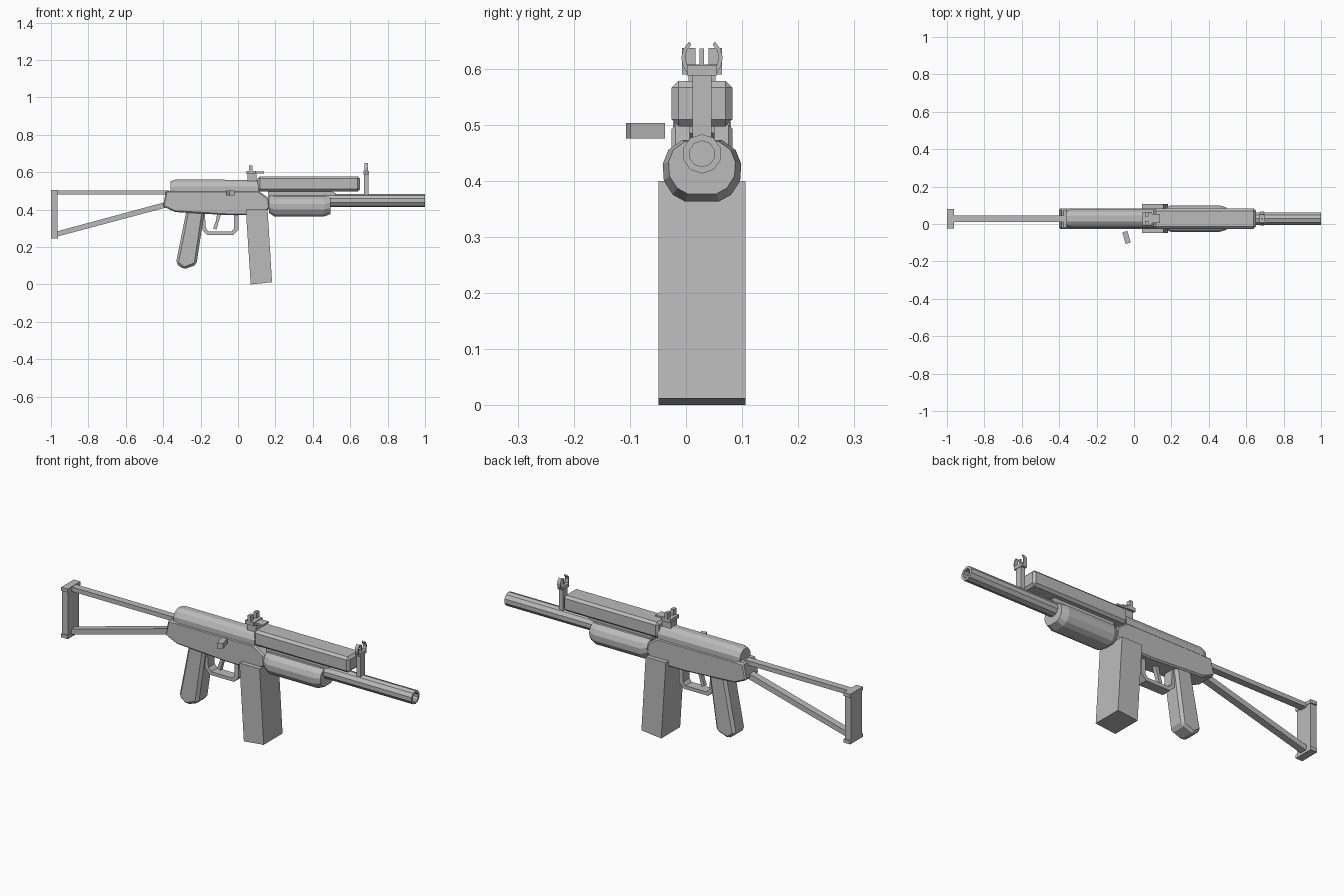
import bpy, bmesh, math
from mathutils import Matrix, Vector

if "Cube" in bpy.data.objects:
    bpy.data.objects.remove(bpy.data.objects["Cube"])

YC = 0.0285  # centre plane of the body

steel = bpy.data.materials.new("plain grey")
steel.diffuse_color = (0.5, 0.5, 0.5, 1)
steel.use_nodes = True
steel.node_tree.nodes["Principled BSDF"].inputs["Base Color"].default_value = steel.diffuse_color


def finish(name, bm, bevel=0.0):
    bmesh.ops.recalc_face_normals(bm, faces=bm.faces)
    me = bpy.data.meshes.new(name)
    bm.to_mesh(me)
    bm.free()
    me.materials.append(steel)
    ob = bpy.data.objects.new(name, me)
    bpy.context.collection.objects.link(ob)
    if bevel:
        m = ob.modifiers.new("chamfer", 'BEVEL')
        m.width, m.segments, m.limit_method = bevel, 1, 'ANGLE'
        m.angle_limit = math.radians(50)
    return ob


def loft(name, rings, bevel=0.0, closed=False):
    """Skin a list of equal-length point rings; capped unless closed."""
    bm = bmesh.new()
    vs = [[bm.verts.new(p) for p in r] for r in rings]
    n = len(vs[0])
    pairs = list(zip(vs, vs[1:])) + ([(vs[-1], vs[0])] if closed else [])
    for a, b in pairs:
        for i in range(n):
            j = (i + 1) % n
            bm.faces.new((a[i], a[j], b[j], b[i]))
    if not closed:
        bm.faces.new(vs[0])
        bm.faces.new(vs[-1])
    return finish(name, bm, bevel)


def side(name, pts, half, bevel=0.0):
    """Side profile (x, z) extruded across the body."""
    return loft(name, [[(x, YC + s * half, z) for x, z in pts] for s in (-1, 1)], bevel)


def along(name, pts, stations, zc, bevel=0.0):
    """Section (y, z) run along x; stations are (x, scale about zc)."""
    return loft(name, [[(x, YC + y * k, zc + (z - zc) * k) for y, z in pts]
                       for x, k in stations], bevel)


def box(name, x0, x1, half, z0, z1, bevel=0.0, yo=0.0):
    pts = [(yo - half, z0), (yo + half, z0), (yo + half, z1), (yo - half, z1)]
    return along(name, pts, [(x0, 1), (x1, 1)], 0, bevel)


def mirror(half):
    return half + [(-y, z) for y, z in reversed(half) if y > 0]


# folding stock
side("butt_plate", [(-1, 0.247), (-0.965, 0.257), (-0.965, 0.5), (-1, 0.505)], 0.046)
for nm, z in (("butt_lip_lower", 0.245), ("butt_lip_upper", 0.487)):
    box(nm, -1, -0.962, 0.052, z, z + 0.018)
side("stock_upper_strut", [(-0.97, 0.48), (-0.37, 0.48), (-0.37, 0.503), (-0.97, 0.503)], 0.018)
side("stock_lower_strut", [(-0.97, 0.255), (-0.37, 0.415), (-0.37, 0.445), (-0.97, 0.283)], 0.018)

# receiver and its rounded cover
side("receiver", [(-0.402, 0.417), (-0.337, 0.387), (-0.05, 0.37), (0.08, 0.37), (0.15, 0.39),
                  (0.17, 0.41), (0.165, 0.46), (0.11, 0.5), (-0.385, 0.5)], 0.054, 0.007)
cover = mirror([(0.05, 0.48), (0.05, 0.523), (0.036, 0.547), (0.016, 0.56)])
along("top_cover", cover, [(-0.36, 0.88), (-0.335, 1), (0.11, 0.99)], 0.49)

# upper and lower handguards
box("upper_handguard", 0.105, 0.652, 0.054, 0.497, 0.578, 0.012)
guard = mirror([(0.03, 0.363), (0.052, 0.375), (0.068, 0.4), (0.07, 0.43),
                (0.06, 0.455), (0.035, 0.473)])
along("lower_handguard", guard, [(0.165, 0.78), (0.195, 1), (0.46, 1), (0.495, 0.85)], 0.455)
side("handguard_wedge", [(0.16, 0.465), (0.5, 0.465), (0.525, 0.485), (0.5, 0.499),
                         (0.16, 0.499)], 0.022)


# hollow barrel
def circle(x, r, n=10):
    return [(x, YC + r * math.cos(2 * math.pi * (i + .5) / n),
             0.448 + r * math.sin(2 * math.pi * (i + .5) / n)) for i in range(n)]


loft("barrel", [circle(0.17, 0.035), circle(1, 0.035), circle(1, 0.023), circle(0.85, 0.023)])

# front sight with curved ears
box("front_sight_post", 0.674, 0.697, 0.017, 0.465, 0.592)
box("front_sight_base", 0.67, 0.7, 0.027, 0.588, 0.606)
box("front_sight_pin", 0.682, 0.69, 0.004, 0.6, 0.636)
ear = [(0.016, 0.59), (0.026, 0.59), (0.034, 0.605), (0.037, 0.62), (0.033, 0.635),
       (0.023, 0.648), (0.019, 0.643), (0.027, 0.632), (0.03, 0.62), (0.027, 0.607)]
for nm, s in (("front_sight_ear_left", 1), ("front_sight_ear_right", -1)):
    along(nm, [(s * y, z) for y, z in ear], [(0.677, 1), (0.695, 1)], 0)

# rear sight
box("rear_sight_base", 0.05, 0.1, 0.024, 0.54, 0.592)
box("rear_sight_leaf", 0.085, 0.14, 0.024, 0.594, 0.603)
box("rear_sight_block", 0.045, 0.095, 0.036, 0.589, 0.607)
for nm, s in (("rear_sight_ear_left", 1), ("rear_sight_ear_right", -1)):
    box(nm, 0.06, 0.077, 0.012, 0.605, 0.637, yo=s * 0.024)

# charging handle, standing off the body
R = Matrix.Rotation(math.radians(16), 4, 'Z')
loft("charging_handle", [[Vector((-0.04, -0.072, 0.489)) + R @ Vector((x, y, z))
                          for x, z in ((-.014, -.014), (.014, -.014), (.014, .014), (-.014, .014))]
                         for y in (-0.032, 0.032)])

# pistol grip and magazine
side("pistol_grip", [(-0.275, 0.4), (-0.18, 0.39), (-0.222, 0.105), (-0.29, 0.08), (-0.332, 0.112)],
     0.047, 0.013)
side("magazine", [(0.042, 0.4), (0.158, 0.4), (0.182, 0.012), (0.068, 0.0)], 0.0775)

# trigger and guard
side("trigger", [(-0.11, 0.385), (-0.088, 0.385), (-0.105, 0.33), (-0.115, 0.293),
                 (-0.133, 0.3), (-0.118, 0.34)], 0.01)
outer = [(-0.198, 0.385), (-0.19, 0.29), (-0.165, 0.264), (-0.025, 0.264), (0.002, 0.292), (0.002, 0.385)]
inner = [(-0.022, 0.385), (-0.022, 0.298), (-0.035, 0.282), (-0.155, 0.282), (-0.172, 0.3), (-0.178, 0.385)]
side("trigger_guard", outer + inner, 0.026)
